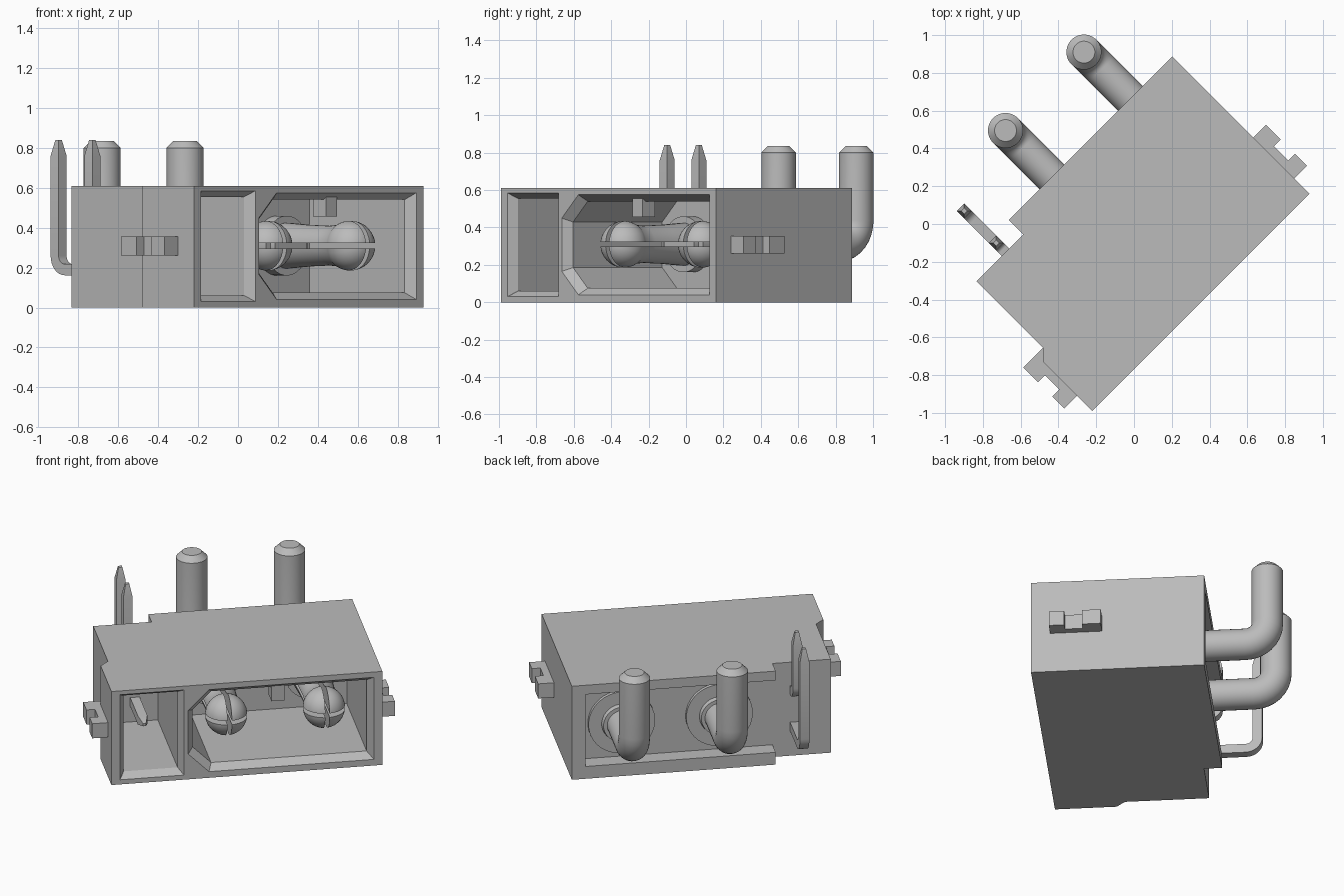
import bpy, bmesh
from math import sin, cos, pi, radians
from mathutils import Vector

old = bpy.data.objects.get("Cube")
if old:
    bpy.data.objects.remove(old, do_unlink=True)

grey = bpy.data.materials.new("plain grey")
grey.use_nodes = True
grey.diffuse_color = (0.5, 0.5, 0.5, 1)
grey.node_tree.nodes["Principled BSDF"].inputs["Base Color"].default_value = (0.5, 0.5, 0.5, 1)

TURN = radians(45)   # the whole connector sits diagonally
FRONT, BACK, NOTCH = -0.544, 0.484, 0.376
AXIS = 0.31          # height of the power pins
PINS = (-0.131, 0.456)


def loft(name, rings):
    """Closed solid through a list of equal-length rings."""
    bm = bmesh.new()
    loops = [[bm.verts.new(p) for p in ring] for ring in rings]
    n = len(loops[0])
    for a, b in zip(loops, loops[1:]):
        for i in range(n):
            j = (i + 1) % n
            bm.faces.new((a[i], a[j], b[j], b[i]))
    bm.faces.new(loops[0])
    bm.faces.new(loops[-1])
    bmesh.ops.recalc_face_normals(bm, faces=bm.faces[:])
    mesh = bpy.data.meshes.new(name)
    bm.to_mesh(mesh)
    bm.free()
    mesh.materials.append(grey)
    ob = bpy.data.objects.new(name, mesh)
    ob.rotation_euler.z = TURN
    bpy.context.collection.objects.link(ob)
    return ob


def prism(name, outline, z0, z1):
    return loft(name, [[(x, y, z) for x, y in outline] for z in (z0, z1)])


def box(name, x0, x1, y0, y1, z0, z1):
    return prism(name, [(x0, y0), (x1, y0), (x1, y1), (x0, y1)], z0, z1)


def sweep(name, x, path, sides=32):
    """Rod along (y, z, radius) points in the plane at x."""
    rings = []
    for i, (y, z, r) in enumerate(path):
        a, b = path[max(i - 1, 0)], path[min(i + 1, len(path) - 1)]
        t = Vector((b[0] - a[0], b[1] - a[1])).normalized()
        ring = []
        for k in range(sides):
            ang = 2 * pi * (k + 0.5) / sides
            s, c = r * sin(ang), r * cos(ang)
            ring.append((x + c, y - t.y * s, z + t.x * s))
        rings.append(ring)
    return loft(name, rings)


def elbow(y0, y1, z, bend, r, tip_z, tip_r, top=0.835):
    """Path running back, bending up and ending in a tapered tip."""
    pts = [(y0, z, r)]
    for k in range(9):
        a = pi / 2 * k / 8
        pts.append((y1 - bend + bend * sin(a), z + bend - bend * cos(a), r))
    return pts + [(y1, tip_z, r), (y1, top, tip_r)]


def cut(target, *cutters):
    for c in cutters:
        mod = target.modifiers.new("cut", 'BOOLEAN')
        mod.operation, mod.solver, mod.object = 'DIFFERENCE', 'EXACT', c
    bpy.context.view_layer.update()
    deps = bpy.context.evaluated_depsgraph_get()
    mesh = bpy.data.meshes.new_from_object(target.evaluated_get(deps))
    target.modifiers.clear()
    target.data = mesh
    for c in cutters:
        bpy.data.objects.remove(c, do_unlink=True)


def socket(x0, x1, z0, z1, corner, depth, lip=0.035):
    """Cavity cutter with a bevelled mouth and optional cut left corners."""
    def ring(y, d):
        a, b, c, e = x0 + d, x1 - d, z0 + d, z1 - d
        k = max(corner - 0.4 * d, 0.001)
        pts = [(a, c + k), (a + k, c), (b, c), (b, e), (a + k, e), (a, e - k)]
        return [(x, y, z) for x, z in pts]
    return loft("cutter", [ring(FRONT - 0.02, 0), ring(FRONT, 0),
                           ring(FRONT + 0.05, lip), ring(depth, lip)])


# Housing with stepped rear, two front sockets and a rear recess
housing = prism("housing", [(-0.856, FRONT), (0.771, FRONT), (0.771, BACK), (-0.453, BACK),
                            (-0.453, NOTCH), (-0.803, NOTCH), (-0.803, -0.124),
                            (-0.856, -0.177)], 0, 0.61)
cut(housing,
    socket(-0.805, -0.42, 0.03, 0.585, 0.001, 0.18, 0.03),
    socket(-0.395, 0.72, 0.04, 0.575, 0.125, 0.18),
    box("cutter", -0.5, 0.69, NOTCH, 0.7, 0.08, 0.55))

# Keying rib under the roof of the large socket
box("key_rib", 0.11, 0.187, -0.515, -0.42, 0.455, 0.56)

# Side latches with a dip in the middle
for name, inner, mid, outer in (("left_latch", 0.75, 0.815, 0.866),
                                ("right_latch", -0.79, -0.9, -0.951)):
    prism(name, [(inner, -0.122), (outer, -0.122), (outer, -0.233), (mid, -0.233),
                 (mid, -0.339), (outer, -0.339), (outer, -0.43), (inner, -0.43)], 0.26, 0.355)

# Power pins: slotted ball-ended prong in front, bent leg behind
BALL, R = -0.34, 0.125
for x in PINS:
    ball = [(BALL - R * cos(a), AXIS, R * sin(a))
            for a in [0.05 + 0.16 * k for k in range(14)]]
    shaft = [(-0.2, AXIS, 0.1), (-0.05, AXIS, 0.105), (0.1, AXIS, 0.115), (0.2, AXIS, 0.115)]
    prong = sweep("power_prong", x, ball + shaft)
    cut(prong,
        box("cutter", x - 0.2, x + 0.2, -0.6, 0.08, AXIS - 0.013, AXIS + 0.013),
        box("cutter", x - 0.013, x + 0.013, -0.6, 0.08, 0.1, 0.5))
    sweep("front_collar", x, [(0.11, AXIS, 0.15), (0.2, AXIS, 0.15)])
    sweep("rear_boss", x, [(0.36, AXIS, 0.2), (0.4, AXIS, 0.2)], 40)
    sweep("rear_collar", x, [(0.38, AXIS, 0.125), (0.43, AXIS, 0.115)])
    sweep("power_leg", x, elbow(0.36, 0.831, AXIS, 0.13, 0.093, 0.8, 0.058))

# Square signal pins, one low and long, one high and short
for y, z, bend in ((0.684, 0.19, 0.07), (0.445, 0.43, 0.05)):
    path = elbow(-0.08, y, z, bend, 0.04, 0.76, 0.016, 0.84)
    sweep("signal_pin", -0.587, [(-0.15, z, 0.012)] + path, 4)

# Smooth the round surfaces, keep the edges
bpy.ops.object.select_all(action='DESELECT')
for ob in bpy.context.scene.objects:
    if ob.type == 'MESH' and grey.name in ob.data.materials:
        ob.select_set(True)
        bpy.context.view_layer.objects.active = ob
bpy.ops.object.shade_smooth_by_angle(angle=radians(28))
